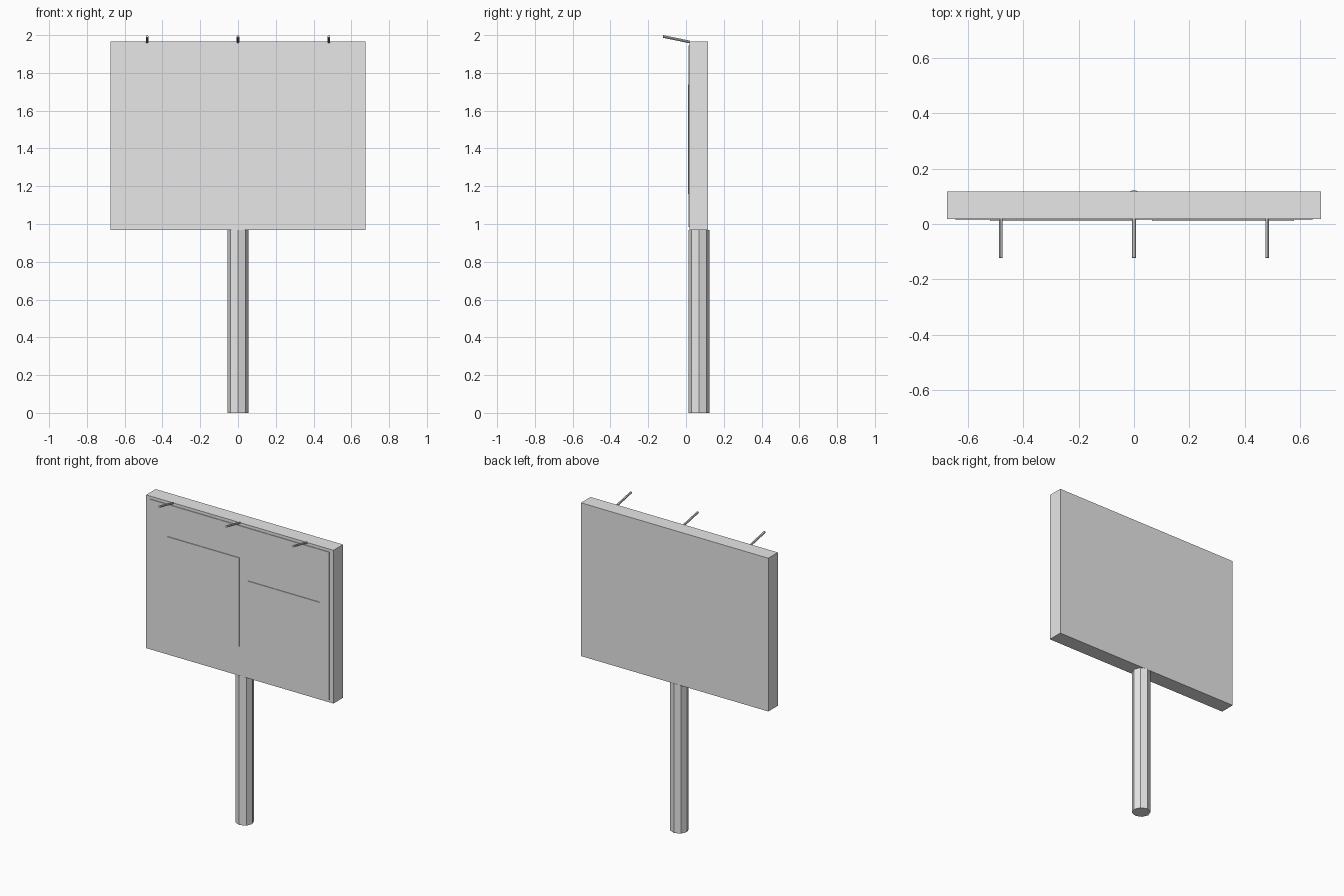
import bpy
from mathutils import Vector

if "Cube" in bpy.data.objects:
    bpy.data.objects.remove(bpy.data.objects["Cube"])

grey = bpy.data.materials.new("light grey")
grey.diffuse_color = (0.8, 0.8, 0.8, 1)
grey.use_nodes = True
grey.node_tree.nodes["Principled BSDF"].inputs["Base Color"].default_value = grey.diffuse_color


def box(name, x, y, z):
    """Box from (min, max) pairs along each axis."""
    lo, hi = Vector((x[0], y[0], z[0])), Vector((x[1], y[1], z[1]))
    bpy.ops.mesh.primitive_cube_add(size=1, location=(lo + hi) / 2)
    ob = bpy.context.object
    ob.name = name
    ob.scale = hi - lo
    ob.data.materials.append(grey)
    return ob


def rod(name, start, end, radius, sides=8):
    """Faceted cylinder between two points."""
    a, b = Vector(start), Vector(end)
    bpy.ops.mesh.primitive_cylinder_add(vertices=sides, radius=radius,
                                        depth=(b - a).length, location=(a + b) / 2)
    ob = bpy.context.object
    ob.name = name
    ob.rotation_mode = 'QUATERNION'
    if abs((b - a).normalized().z) < 0.999:
        ob.rotation_quaternion = (b - a).to_track_quat('Z', 'Y')
    ob.data.materials.append(grey)
    return ob


# Octagonal support pole
rod("pole", (0, 0.068, 0), (0, 0.068, 0.969), 0.0555)

# Main sign board
box("board", (-0.674, 0.674), (0.0185, 0.1165), (0.968, 1.965))

# Thin poster sheet on the front, with a picture plate and a caption strip
box("poster_sheet", (-0.645, 0.645), (0.0145, 0.0185), (0.985, 1.946))
box("picture_plate", (-0.52, 0.0), (0.0105, 0.0145), (1.16, 1.738))
box("caption_strip", (0.065, 0.578), (0.0105, 0.0145), (1.59, 1.604))

# Three lamp arms leaning out over the front
for i, x in enumerate((-0.481, 0, 0.481)):
    rod(f"lamp_arm_{i + 1}", (x, 0.019, 1.964), (x, -0.122, 1.993), 0.007)
